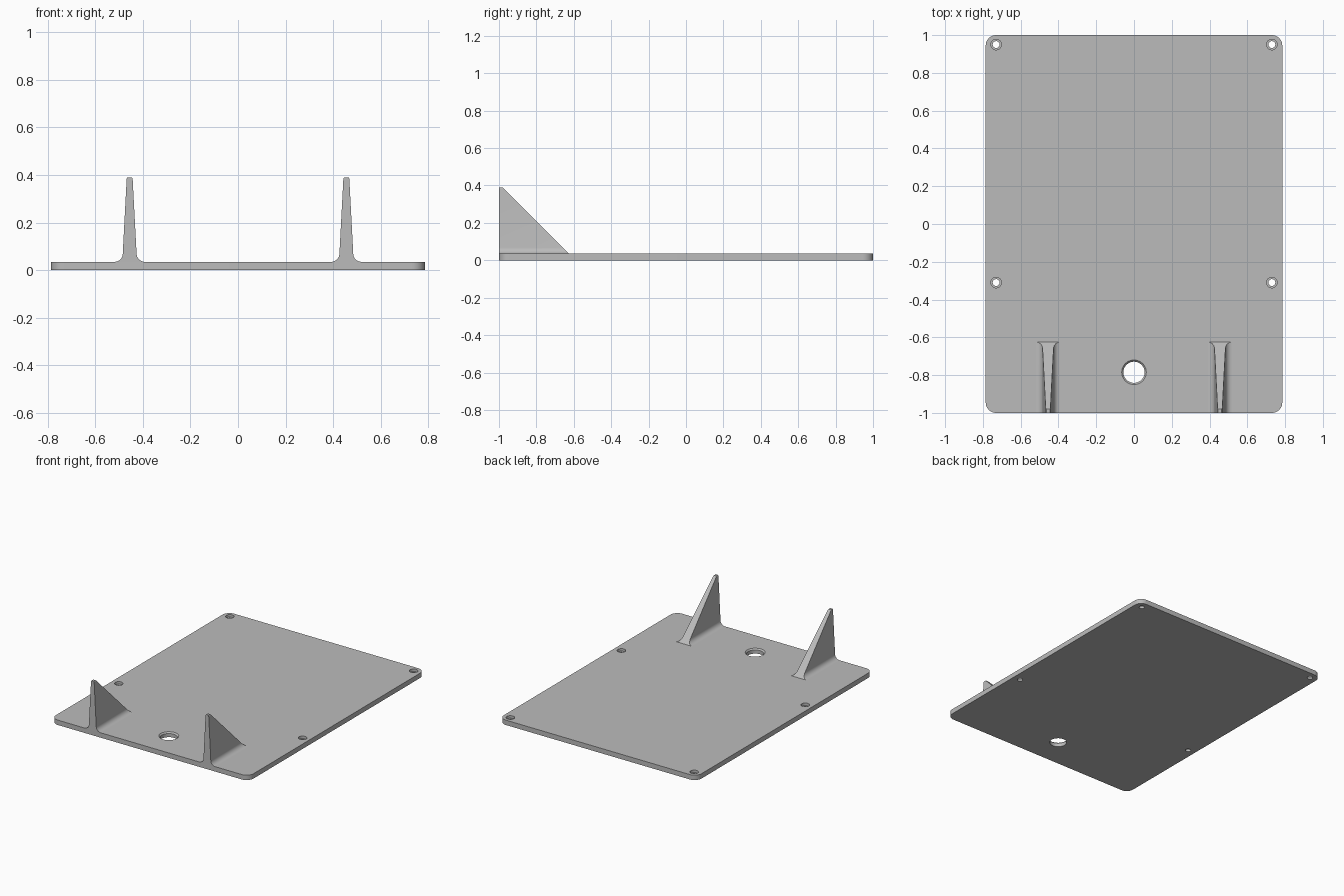
import bpy, bmesh, math

cube = bpy.data.objects.get("Cube")
if cube:
    bpy.data.objects.remove(cube, do_unlink=True)

HALF_X, HALF_Y, THICK = 0.785, 1.0, 0.035

grey = bpy.data.materials.new("plain grey")
grey.use_nodes = True
grey.diffuse_color = (0.5, 0.5, 0.5, 1)
grey.node_tree.nodes["Principled BSDF"].inputs["Base Color"].default_value = (0.5, 0.5, 0.5, 1)


def make_object(name, bm):
    bmesh.ops.recalc_face_normals(bm, faces=bm.faces)
    mesh = bpy.data.meshes.new(name)
    bm.to_mesh(mesh)
    bm.free()
    mesh.materials.append(grey)
    obj = bpy.data.objects.new(name, mesh)
    bpy.context.collection.objects.link(obj)
    return obj


def select_only(obj):
    bpy.ops.object.select_all(action='DESELECT')
    obj.select_set(True)
    bpy.context.view_layer.objects.active = obj


def smooth(obj):
    select_only(obj)
    bpy.ops.object.shade_smooth_by_angle(angle=math.radians(30))


def turned_cutter(name, x, y, profile, sides=48):
    """Closed solid of revolution from (radius, z) points."""
    bm = bmesh.new()
    rings = []
    for r, z in profile:
        rings.append([bm.verts.new((x + r * math.cos(math.tau * i / sides),
                                    y + r * math.sin(math.tau * i / sides), z))
                      for i in range(sides)])
    for a, b in zip(rings, rings[1:]):
        for i in range(sides):
            j = (i + 1) % sides
            bm.faces.new((a[i], a[j], b[j], b[i]))
    bm.faces.new(rings[0])
    bm.faces.new(rings[-1])
    return make_object(name, bm)


# Base plate with rounded corners
bm = bmesh.new()
bmesh.ops.create_cube(bm, size=1)
for v in bm.verts:
    v.co = (v.co.x * 2 * HALF_X, v.co.y * 2 * HALF_Y, (v.co.z + 0.5) * THICK)
upright = [e for e in bm.edges if abs(e.verts[0].co.z - e.verts[1].co.z) > 0.01]
bmesh.ops.bevel(bm, geom=upright, offset=0.055, offset_type='OFFSET',
                segments=10, profile=0.5, affect='EDGES')
plate = make_object("base_plate", bm)

# Counterbored screw holes and the chamfered cable hole
screw = [(0.018, -0.02), (0.018, 0.017), (0.028, 0.017), (0.028, 0.06)]
cable = [(0.056, -0.02), (0.056, THICK - 0.009), (0.065, THICK), (0.065, 0.06)]
cutters = [turned_cutter("screw_cutter", sx * 0.73, y, screw)
           for sx in (-1, 1) for y in (0.95, -0.31)]
cutters.append(turned_cutter("cable_cutter", 0, -0.785, cable, 64))
for cutter in cutters:
    cutter.hide_render = True
    mod = plate.modifiers.new("hole", 'BOOLEAN')
    mod.operation = 'DIFFERENCE'
    mod.solver = 'EXACT'
    mod.object = cutter
    select_only(plate)
    bpy.ops.object.modifier_apply(modifier=mod.name)
    bpy.data.objects.remove(cutter, do_unlink=True)
smooth(plate)


def rib(name, x):
    """Tapered triangular rib with a filleted foot and sloping back edge."""
    radius, foot = 0.035, 0.064
    half = []
    for i in range(9):
        a = math.radians(87) * i / 8
        half.append((foot - radius * math.sin(a), THICK + radius * (1 - math.cos(a))))
    half += [(0.0125, 0.385), (0.009, 0.39)]
    outline = half + [(-w, z) for w, z in reversed(half)]
    bm = bmesh.new()
    front = [bm.verts.new((x + w, -HALF_Y, z)) for w, z in outline]
    back = [bm.verts.new((x + w, -0.59 - z, z)) for w, z in outline]
    bm.faces.new(front)
    bm.faces.new(back)
    for i in range(len(outline) - 1):
        bm.faces.new((front[i], front[i + 1], back[i + 1], back[i]))
    smooth(make_object(name, bm))


# Front support ribs
rib("left_rib", 0.455)
rib("right_rib", -0.455)
